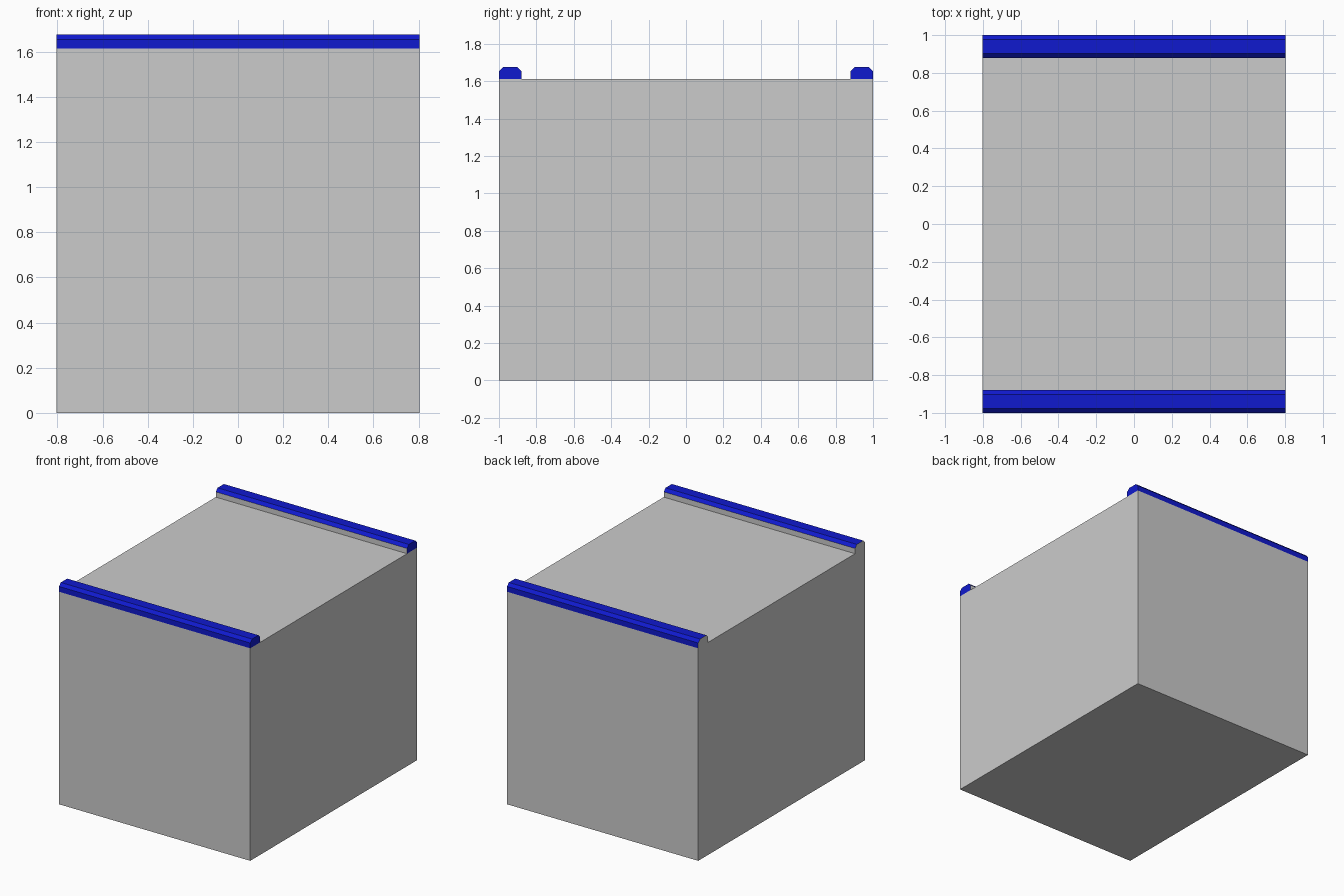
import bpy, bmesh

if "Cube" in bpy.data.objects:
    bpy.data.objects.remove(bpy.data.objects["Cube"])

W, D, H = 0.803, 1.0, 1.613          # half width, half depth, body height
RAIL_W, RAIL_H, CH = 0.12, 0.062, 0.022

blue = bpy.data.materials.new("blue_trim")
blue.diffuse_color = (0.005, 0.01, 0.62, 1)
blue.use_nodes = True
blue.node_tree.nodes["Principled BSDF"].inputs["Base Color"].default_value = blue.diffuse_color


def finish(name, bm, materials=()):
    bmesh.ops.recalc_face_normals(bm, faces=bm.faces)
    me = bpy.data.meshes.new(name)
    bm.to_mesh(me)
    bm.free()
    for m in materials:
        me.materials.append(m)
    ob = bpy.data.objects.new(name, me)
    bpy.context.collection.objects.link(ob)
    return ob


# Main block
bm = bmesh.new()
bmesh.ops.create_cube(bm, size=1)
for v in bm.verts:
    v.co = (v.co.x * 2 * W, v.co.y * 2 * D, (v.co.z + 0.5) * H)
finish("body", bm)


# Chamfered rail along one top edge; inner side and left end stay grey
def rail(name, side):
    outer, inner, top = D, D - RAIL_W, H + RAIL_H
    profile = [(outer, H), (outer, top - CH), (outer - CH, top),
               (inner + CH, top), (inner, top - CH), (inner, H)]
    bm = bmesh.new()
    face = bm.faces.new([bm.verts.new((-W, side * y, z)) for y, z in profile])
    ext = bmesh.ops.extrude_face_region(bm, geom=[face], use_keep_orig=True)
    moved = [g for g in ext["geom"] if isinstance(g, bmesh.types.BMVert)]
    bmesh.ops.translate(bm, verts=moved, vec=(2 * W, 0, 0))
    bmesh.ops.recalc_face_normals(bm, faces=bm.faces)
    for f in bm.faces:
        n = f.normal
        grey = n.x < -0.9 or n.y * side < -0.9
        f.material_index = 0 if grey else 1
    finish(name, bm, (None, blue))


rail("front_rail", -1)
rail("back_rail", 1)
